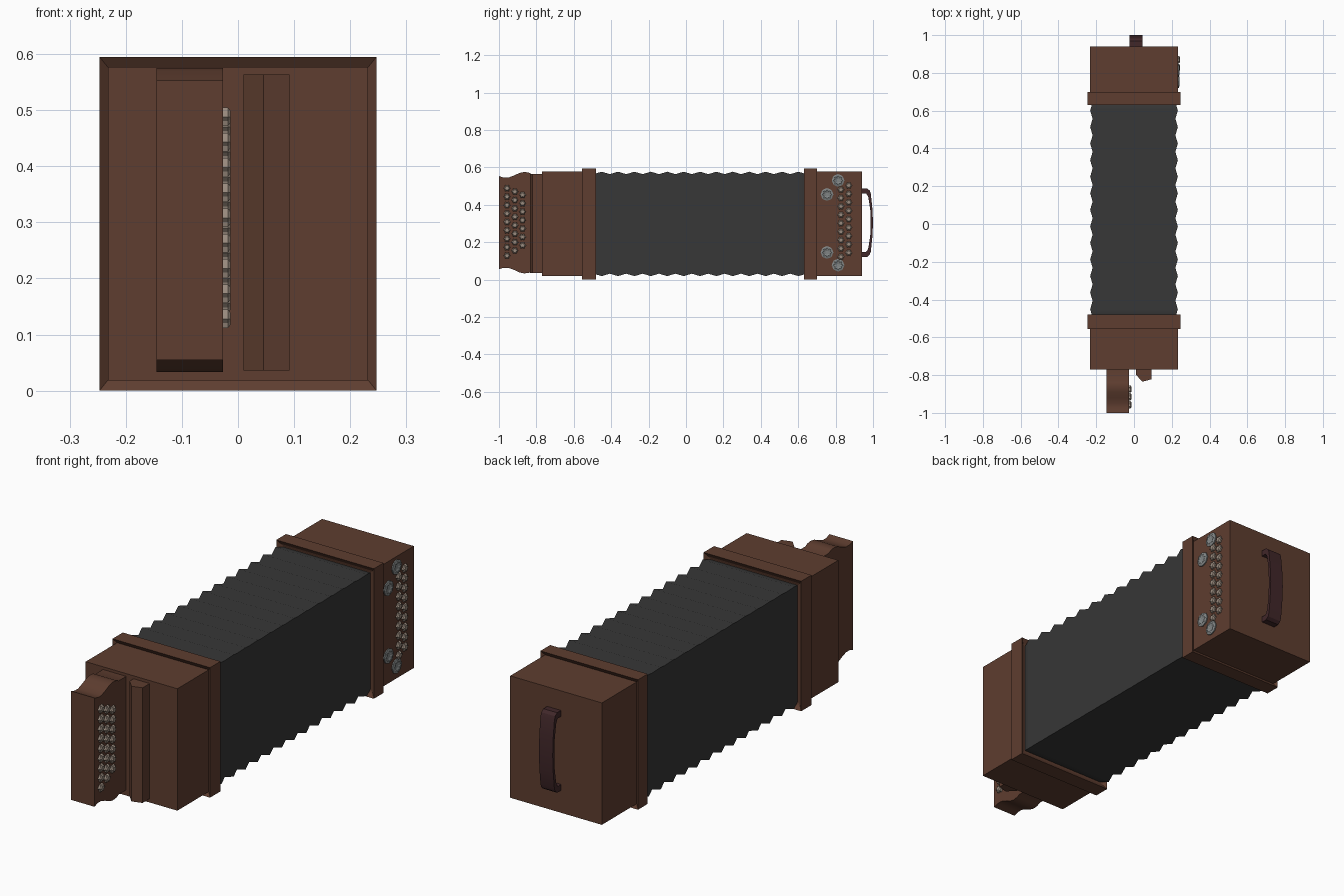
import bpy, bmesh, math

if "Cube" in bpy.data.objects:
    bpy.data.objects.remove(bpy.data.objects["Cube"])

CZ = 0.2975  # mid height of the case


def mat(name, rgb):
    m = bpy.data.materials.new(name)
    m.diffuse_color = (*rgb, 1)
    m.use_nodes = True
    m.node_tree.nodes["Principled BSDF"].inputs["Base Color"].default_value = m.diffuse_color
    return m


WOOD = mat("brown wood", (0.112, 0.047, 0.029))
CLOTH = mat("charcoal cloth", (0.038, 0.038, 0.038))
BUTTON = mat("beige button", (0.33, 0.265, 0.215))
METAL = mat("grey metal", (0.22, 0.235, 0.235))
LEATHER = mat("dark maroon leather", (0.052, 0.020, 0.022))


def finish(bm, name, material, smooth=None):
    bmesh.ops.recalc_face_normals(bm, faces=bm.faces)
    me = bpy.data.meshes.new(name)
    bm.to_mesh(me)
    bm.free()
    me.materials.append(material)
    ob = bpy.data.objects.new(name, me)
    bpy.context.collection.objects.link(ob)
    if smooth:
        bpy.ops.object.select_all(action='DESELECT')
        ob.select_set(True)
        bpy.context.view_layer.objects.active = ob
        bpy.ops.object.shade_smooth_by_angle(angle=math.radians(smooth))
    return ob


def loft(bm, rings):
    """Skin a list of closed point rings and cap both ends."""
    rows = [[bm.verts.new(p) for p in r] for r in rings]
    n = len(rows[0])
    for a, b in zip(rows, rows[1:]):
        for i in range(n):
            j = (i + 1) % n
            bm.faces.new((a[i], a[j], b[j], b[i]))
    bm.faces.new(rows[0])
    bm.faces.new(rows[-1])


def case(name, sections, material, smooth=None):
    """Rectangular sections (half width, half height, y) along y."""
    bm = bmesh.new()
    loft(bm, [[(-w, y, CZ - h), (w, y, CZ - h), (w, y, CZ + h), (-w, y, CZ + h)]
              for w, h, y in sections])
    return finish(bm, name, material, smooth)


def extrude_x(name, profile, x0, x1, material, smooth=None):
    """Side profile of (y, z) points pulled along x."""
    bm = bmesh.new()
    loft(bm, [[(x, y, z) for y, z in profile] for x in (x0, x1)])
    return finish(bm, name, material, smooth)


def star_ring(x, y, z, r_out, r_in, points):
    n = points * 2
    return [(x, y + (r_out if i % 2 == 0 else r_in) * math.cos(2 * math.pi * i / n),
             z + (r_out if i % 2 == 0 else r_in) * math.sin(2 * math.pi * i / n))
            for i in range(n)]


def buttons(name, x, spots):
    bm = bmesh.new()
    for y, z in spots:
        loft(bm, [star_ring(x - 0.004, y, z, 0.019, 0.014, 6),
                  star_ring(x + 0.008, y, z, 0.019, 0.014, 6),
                  star_ring(x + 0.013, y, z, 0.012, 0.009, 6)])
    return finish(bm, name, BUTTON)


# wooden end boxes
W, H = 0.232, 0.279
case("front_case", [(W, H, -0.77), (W, H, -0.50)], WOOD)
case("back_case", [(W, H, 0.65), (W, H, 0.94)], WOOD)

# raised frames with hollow sloping rims
for name, y0, y1 in (("front_frame", -0.555, -0.48), ("back_frame", 0.63, 0.70)):
    case(name, [(W - 0.01, H - 0.01, y0 + 0.015), (W, H, y0 + 0.012), (0.247, 0.2975, y0),
                (0.247, 0.2975, y1), (W, H, y1 - 0.012), (W - 0.01, H - 0.01, y1 - 0.015)], WOOD)

# pleated bellows
folds, ya, yb = 13, -0.495, 0.645
sections = []
for i in range(folds * 2 + 1):
    d = 0.0 if i % 2 else 0.013
    sections.append((0.232 - d, 0.279 - d, ya + (yb - ya) * i / (folds * 2)))
case("bellows", sections, CLOTH, 40)

# scroll-ended keyboard, profile mirrored top to bottom
MZ = 0.304
half = [(-1.0, 0.249), (-0.975, 0.241), (-0.95, 0.241), (-0.92, 0.252), (-0.89, 0.266),
        (-0.865, 0.271), (-0.84, 0.268), (-0.825, 0.260), (-0.76, 0.260)]
extrude_x("keyboard", [(y, MZ + h) for y, h in half] + [(y, MZ - h) for y, h in reversed(half)],
          -0.145, -0.027, WOOD, 30)

# hand rest beside the keyboard
plan = [(0.01, -0.76), (0.01, -0.798), (0.045, -0.835), (0.092, -0.822), (0.092, -0.76)]
bm = bmesh.new()
loft(bm, [[(x, y, z) for x, y in plan] for z in (0.036, 0.563)])
finish(bm, "hand_rest", WOOD)

# front buttons: three staggered columns
spots = []
for y, top, count in ((-0.957, 0.488, 9), (-0.915, 0.470, 8), (-0.874, 0.4525, 7)):
    spots += [(y, top - 0.045 * k) for k in range(count)]
buttons("front_buttons", -0.026, spots)

# back buttons: two staggered columns
spots = []
for y, top in ((0.87, 0.503), (0.828, 0.481)):
    spots += [(y, top - 0.045 * k) for k in range(9)]
buttons("back_buttons", W - 0.001, spots)

# round sound rosettes
bm = bmesh.new()
for y, z in ((0.813, 0.53), (0.754, 0.455), (0.754, 0.145), (0.813, 0.077)):
    loft(bm, [star_ring(W - 0.003, y, z, 0.034, 0.032, 8),
              star_ring(W + 0.005, y, z, 0.034, 0.032, 8),
              star_ring(W + 0.008, y, z, 0.026, 0.018, 8),
              star_ring(W + 0.004, y, z, 0.010, 0.008, 8)])
finish(bm, "sound_rosettes", METAL)

# carrying handle, outer and inner outline mirrored about its middle
outer = [(0.935, 0.183), (0.968, 0.183), (0.982, 0.172), (0.988, 0.155), (0.996, 0.08), (1.0, 0.0)]
inner = [(0.935, 0.155), (0.962, 0.157), (0.969, 0.148), (0.975, 0.135), (0.985, 0.07), (0.987, 0.0)]
loop = ([(y, MZ + h) for y, h in outer] + [(y, MZ - h) for y, h in reversed(outer[:-1])]
        + [(y, MZ - h) for y, h in inner] + [(y, MZ + h) for y, h in reversed(inner[:-1])])
extrude_x("handle", loop, -0.025, 0.045, LEATHER, 30)
